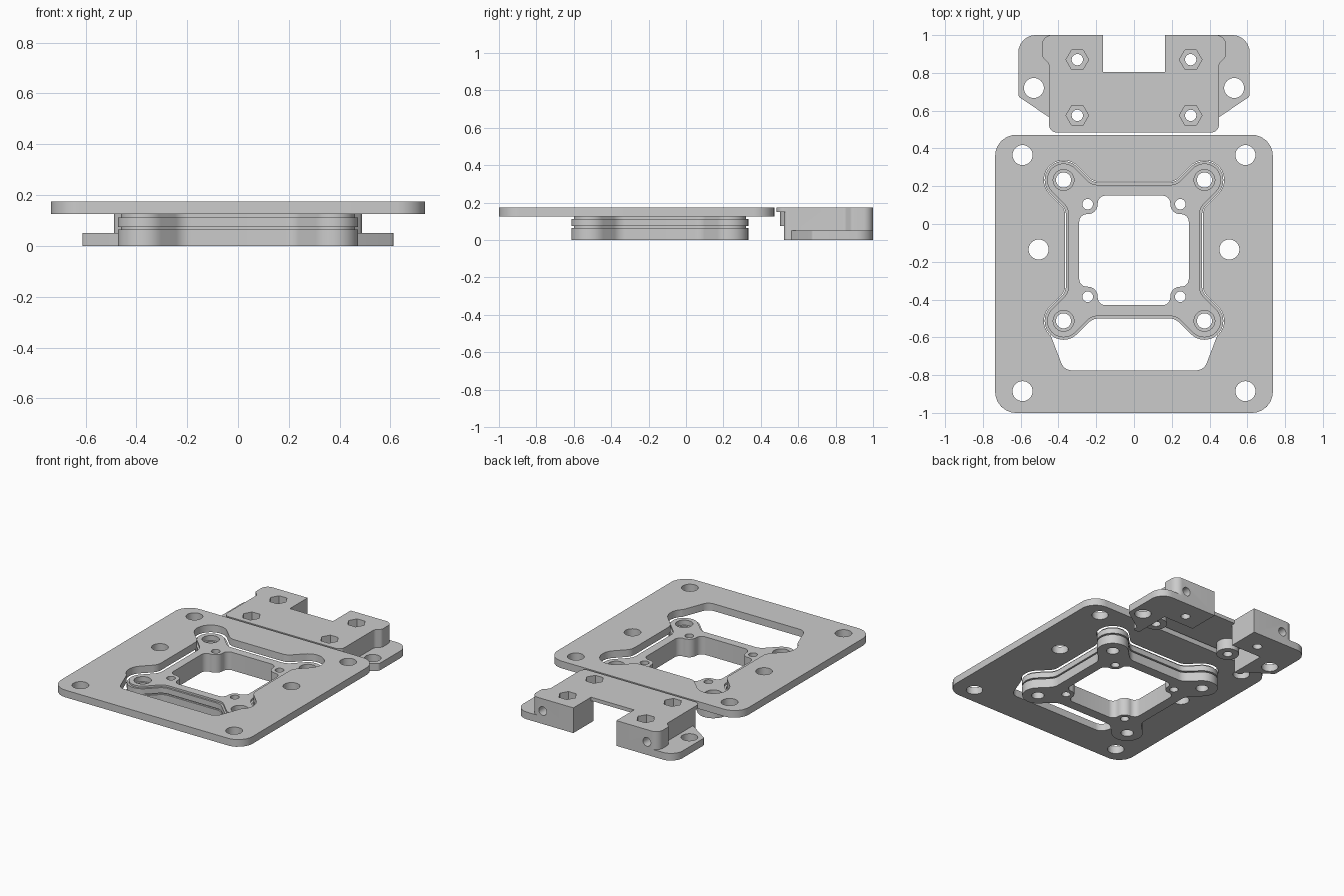
import bpy, bmesh, math
from mathutils import Vector, Matrix

cube = bpy.data.objects.get("Cube")
if cube:
    bpy.data.objects.remove(cube, do_unlink=True)

grey = bpy.data.materials.new("plain grey")
grey.use_nodes = True
colour = (0.6, 0.6, 0.6, 1)
grey.diffuse_color = colour
grey.node_tree.nodes["Principled BSDF"].inputs["Base Color"].default_value = colour


# --- outline helpers -------------------------------------------------------
def rounded(corners, steps=6):
    """Outline from (x, y) or (x, y, radius) corners."""
    out = []
    for i, c in enumerate(corners):
        p = Vector(c[:2])
        if len(c) < 3:
            out.append(p)
            continue
        a = (Vector(corners[i - 1][:2]) - p).normalized()
        b = (Vector(corners[(i + 1) % len(corners)][:2]) - p).normalized()
        half = a.angle(b) / 2
        centre = p + (a + b).normalized() * c[2] / math.sin(half)
        start = p + a * c[2] / math.tan(half) - centre
        end = p + b * c[2] / math.tan(half) - centre
        for k in range(steps + 1):
            out.append(centre + start.lerp(end, k / steps).normalized() * c[2])
    return out


def arc(x, y, r, a0, a1, steps):
    angles = [math.radians(a0 + (a1 - a0) * k / steps) for k in range(steps + 1)]
    return [(x + r * math.cos(a), y + r * math.sin(a)) for a in angles]


def circle(x, y, r, sides=32):
    return arc(x, y, r, 0, 360, sides)[:-1]


def mirrored(half):
    """Close a right-hand half outline with its mirror image."""
    return half + [(-c[0], *c[1:]) for c in reversed(half)]


def four_fold(quarter, cy):
    """Repeat a quarter outline four times around (0, cy)."""
    turned = []
    for k in range(4):
        for x, y, *r in quarter:
            for _ in range(k):
                x, y = -y, x
            turned.append((x, y + cy, *r))
    return turned


# --- solid helpers ---------------------------------------------------------
def prism(name, outline, z0, z1):
    bm = bmesh.new()
    face = bm.faces.new([bm.verts.new((p[0], p[1], z0)) for p in outline])
    top = bmesh.ops.extrude_face_region(bm, geom=[face], use_keep_orig=True)["geom"]
    moved = [v for v in top if isinstance(v, bmesh.types.BMVert)]
    bmesh.ops.translate(bm, verts=moved, vec=(0, 0, z1 - z0))
    bmesh.ops.recalc_face_normals(bm, faces=bm.faces)
    mesh = bpy.data.meshes.new(name)
    bm.to_mesh(mesh)
    bm.free()
    mesh.materials.append(grey)
    obj = bpy.data.objects.new(name, mesh)
    bpy.context.collection.objects.link(obj)
    return obj


def combine(obj, tool, operation):
    tool.hide_render = True
    mod = obj.modifiers.new("combine", "BOOLEAN")
    mod.operation, mod.object, mod.solver = operation, tool, "EXACT"
    bpy.context.view_layer.update()
    graph = bpy.context.evaluated_depsgraph_get()
    mesh = bpy.data.meshes.new_from_object(obj.evaluated_get(graph))
    obj.modifiers.clear()
    obj.data = mesh
    bpy.data.objects.remove(tool, do_unlink=True)


def cut(obj, outline, z0=-0.1, z1=0.4):
    combine(obj, prism("cutter", outline, z0, z1), "DIFFERENCE")


def add(obj, outline, z0, z1):
    combine(obj, prism("addition", outline, z0, z1), "UNION")


def finish(obj):
    bpy.ops.object.select_all(action="DESELECT")
    obj.select_set(True)
    bpy.context.view_layer.objects.active = obj
    bpy.ops.object.shade_smooth_by_angle(angle=math.radians(30))


RING_Y = -0.14
LOBE = 0.373


def ring_outline(grow):
    """Square frame with a round lobe on each corner, grown outward."""
    side, r = 0.36 + grow, 0.1 + grow
    inner = side - r * math.sqrt(2)
    quarter = [(side, inner, 0.08)] + arc(LOBE, LOBE, r, -45, 135, 20) + [(inner, side, 0.08)]
    return rounded(four_fold(quarter, RING_Y))


# --- base plate ------------------------------------------------------------
plate = prism("base_plate", rounded(mirrored([(0.735, -1, 0.11), (0.735, 0.472, 0.11)])), 0.125, 0.175)
cut(plate, ring_outline(0.004))
cut(plate, rounded(mirrored([(0.37, -0.775, 0.06), (0.46, -0.54), (0.3, -0.45)])))
for s in (-1, 1):
    for x, y in ((0.59, 0.365), (0.59, -0.885), (0.505, -0.135)):
        cut(plate, circle(s * x, y, 0.053))
finish(plate)

# --- mounting ring: two tiers on a slightly narrower core --------------------
ring = prism("mounting_ring", ring_outline(-0.013), 0.01, 0.125)
add(ring, ring_outline(0), 0, 0.064)
add(ring, ring_outline(0), 0.074, 0.112)
quarter = [(0.29, 0.192, 0.04)] + arc(0.245, 0.245, 0.053, 270, 180, 10) + [(0.192, 0.29, 0.04)]
cut(ring, rounded(four_fold(quarter, RING_Y)))
for sx in (-1, 1):
    for sy in (-1, 1):
        x, y = sx * LOBE, RING_Y + sy * LOBE
        cut(ring, circle(x, y, 0.04))
        cut(ring, circle(x, y, 0.055), 0.09)
        cut(ring, circle(sx * 0.245, RING_Y + sy * 0.245, 0.028))
finish(ring)

# --- rear bracket ------------------------------------------------------------
ear = [(0.45, 0.85, 0.03), (0.487, 0.885, 0.03), (0.487, 1, 0.05)]
bracket = prism("rear_bracket", rounded(mirrored([(0.45, 0.525, 0.02)] + ear)), 0, 0.175)
# side flanges
for s in (-1, 1):
    wing = [(0.42, 0.545), (0.612, 0.675, 0.02), (0.612, 1, 0.09), (0.42, 1)]
    add(bracket, rounded([(s * c[0], *c[1:]) for c in wing]), 0, 0.05)
# front lip
add(bracket, rounded(mirrored([(0.45, 0.485, 0.04), (0.45, 0.7)])), 0.15, 0.175)
# underside hollow and rear notch
cut(bracket, mirrored([(0.4, 0.4), (0.4, 0.78)]), -0.1, 0.15)
cut(bracket, mirrored([(0.165, 0.7), (0.165, 0.9)]), -0.1, 0.15)
cut(bracket, mirrored([(0.165, 0.805), (0.165, 1.1)]))
for s in (-1, 1):
    # nut bosses, hex pockets and screw holes
    add(bracket, circle(s * 0.3, 0.575, 0.072), 0.075, 0.16)
    for y in (0.575, 0.87):
        cut(bracket, circle(s * 0.3, y, 0.06, 6), 0.12)
        cut(bracket, circle(s * 0.3, y, 0.03))
    cut(bracket, circle(s * 0.53, 0.72, 0.053))
    # horizontal screw hole in the rear face
    drill = prism("drill", circle(0, 0, 0.03), 0, 0.2)
    drill.data.transform(Matrix.Translation((s * 0.4, 1.08, 0.09)) @ Matrix.Rotation(math.pi / 2, 4, "X"))
    combine(bracket, drill, "DIFFERENCE")
finish(bracket)
